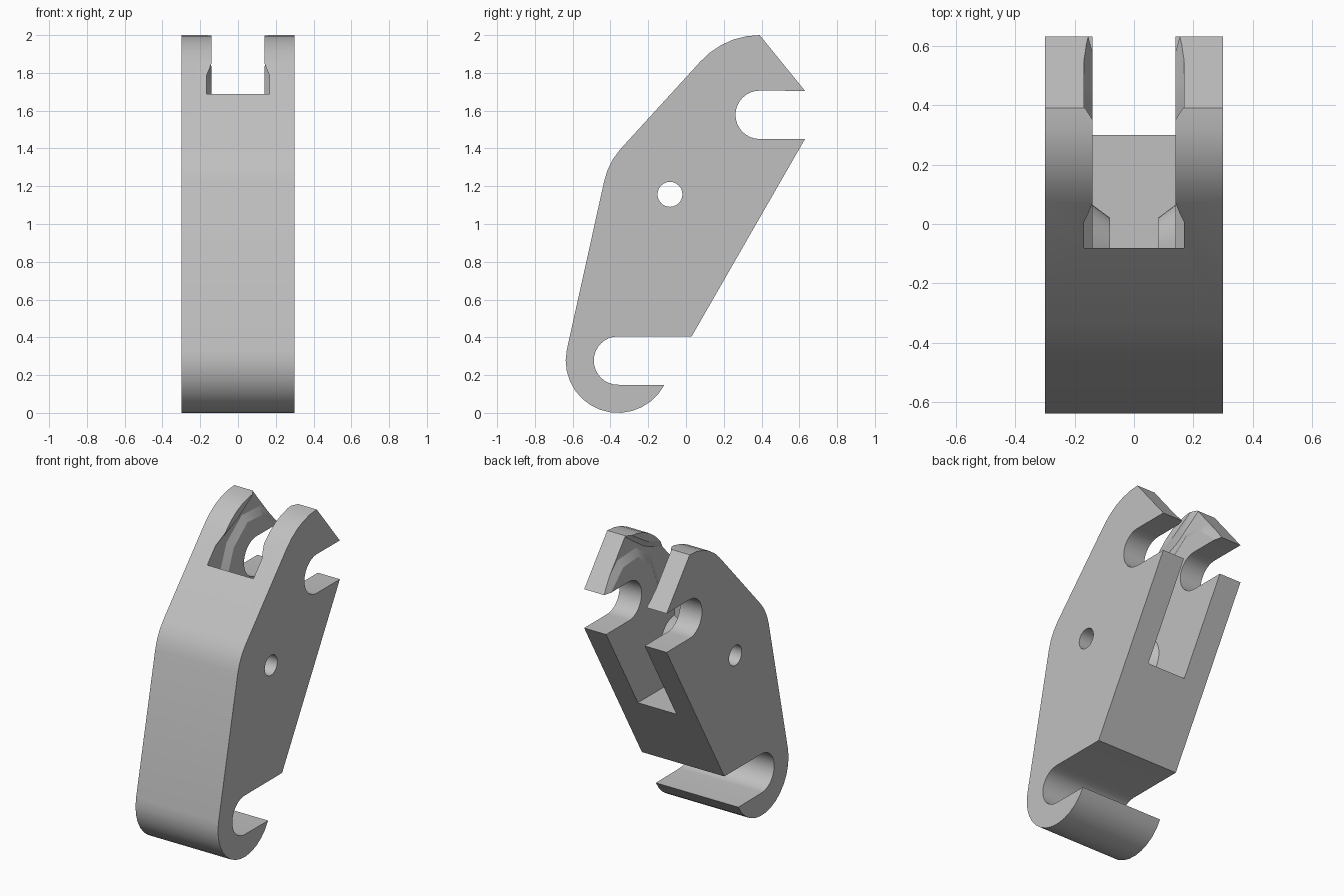
import bpy, bmesh, math

cube = bpy.data.objects.get("Cube")
if cube:
    bpy.data.objects.remove(cube, do_unlink=True)

HALF = 0.3            # half width of the bracket
PIN_TOP = (0.39, 1.578)
PIN_MID = (-0.085, 1.157)
PIN_LOW = (-0.36, 0.277)

steel = bpy.data.materials.new("light grey")
steel.use_nodes = True
grey = (0.53, 0.53, 0.53, 1)
steel.diffuse_color = grey
steel.node_tree.nodes["Principled BSDF"].inputs["Base Color"].default_value = grey


def arc(centre, radius, start, end, steps):
    """Points of an arc in the side plane, angles in degrees."""
    angles = [math.radians(start + (end - start) * i / steps) for i in range(steps + 1)]
    return [(centre[0] + radius * math.cos(a), centre[1] + radius * math.sin(a)) for a in angles]


def loft(name, outline_a, xa, outline_b, xb):
    """Solid between two side-plane outlines with equal point counts."""
    bm = bmesh.new()
    rings = [[bm.verts.new((x, y, z)) for y, z in pts]
             for pts, x in ((outline_a, xa), (outline_b, xb))]
    for ring in rings:
        bm.faces.new(ring)
    n = len(outline_a)
    for i in range(n):
        j = (i + 1) % n
        bm.faces.new((rings[0][i], rings[0][j], rings[1][j], rings[1][i]))
    bmesh.ops.recalc_face_normals(bm, faces=bm.faces)
    mesh = bpy.data.meshes.new(name)
    bm.to_mesh(mesh)
    bm.free()
    obj = bpy.data.objects.new(name, mesh)
    bpy.context.collection.objects.link(obj)
    return obj


def prism(name, outline, half):
    return loft(name, outline, -half, outline, half)


def combine(target, tool, operation="DIFFERENCE"):
    mod = target.modifiers.new("combine", "BOOLEAN")
    mod.operation, mod.solver, mod.object = operation, "EXACT", tool
    graph = bpy.context.evaluated_depsgraph_get()
    mesh = bpy.data.meshes.new_from_object(target.evaluated_get(graph))
    target.modifiers.clear()
    target.data = mesh
    bpy.data.objects.remove(tool, do_unlink=True)


# Side profile with a hook at the bottom and an open slot at the top
profile = [(0.63, 1.705)]
profile += arc(PIN_TOP, 0.422, 90, 138, 5)
profile += arc(PIN_MID, 0.355, 138, 168, 3)
profile += arc(PIN_LOW, 0.277, 168, 332, 14)
profile += arc(PIN_LOW, 0.128, 270, 90, 16)
profile += [(0.03, 0.405), (0.63, 1.45)]
profile += arc(PIN_TOP, 0.128, 270, 90, 16)
body = prism("bracket_body", profile, HALF)

# Cavity that forms the two fork arms
cavity = prism("cavity_cutter", [(-0.08, 0.875), (1, 0.875), (1, 2.3), (-0.08, 2.3)], 0.14)
combine(body, cavity)

# Shallow curved reliefs on the inner faces of the arms
rim = [(-0.08, 1.52), (0.08, 1.52), (0.16, 1.72), (0.30, 1.83), (0.45, 1.82), (0.58, 1.70),
       (0.72, 1.6), (0.72, 2.1), (0.40, 2.1), (0.345, 1.99), (0.2, 1.90), (0.065, 1.855),
       (-0.02, 1.93), (-0.08, 1.93)]
deep = [(-0.08, 1.56), (0.04, 1.56), (0.12, 1.76), (0.28, 1.88), (0.47, 1.87), (0.61, 1.75),
        (0.72, 1.68), (0.72, 2.1), (0.45, 2.1), (0.39, 1.99), (0.2, 1.86), (0.01, 1.78),
        (-0.06, 1.85), (-0.08, 1.85)]
for side in (1, -1):
    combine(body, loft("relief_cutter", rim, side * 0.138, deep, side * 0.168))

# Conical bosses around the middle pin
for side in (1, -1):
    boss = loft("boss", arc(PIN_MID, 0.165, 0, 348.75, 31), side * 0.16,
                arc(PIN_MID, 0.105, 0, 348.75, 31), side * 0.08)
    combine(body, boss, "UNION")

# Through hole for the middle pin
combine(body, prism("hole_cutter", arc(PIN_MID, 0.066, 0, 345, 23), 0.5))

# Finish
body.data.materials.clear()
body.data.materials.append(steel)
for face in body.data.polygons:
    face.material_index = 0
bpy.ops.object.select_all(action="DESELECT")
body.select_set(True)
bpy.context.view_layer.objects.active = body
bpy.ops.object.shade_smooth_by_angle(angle=math.radians(28))
